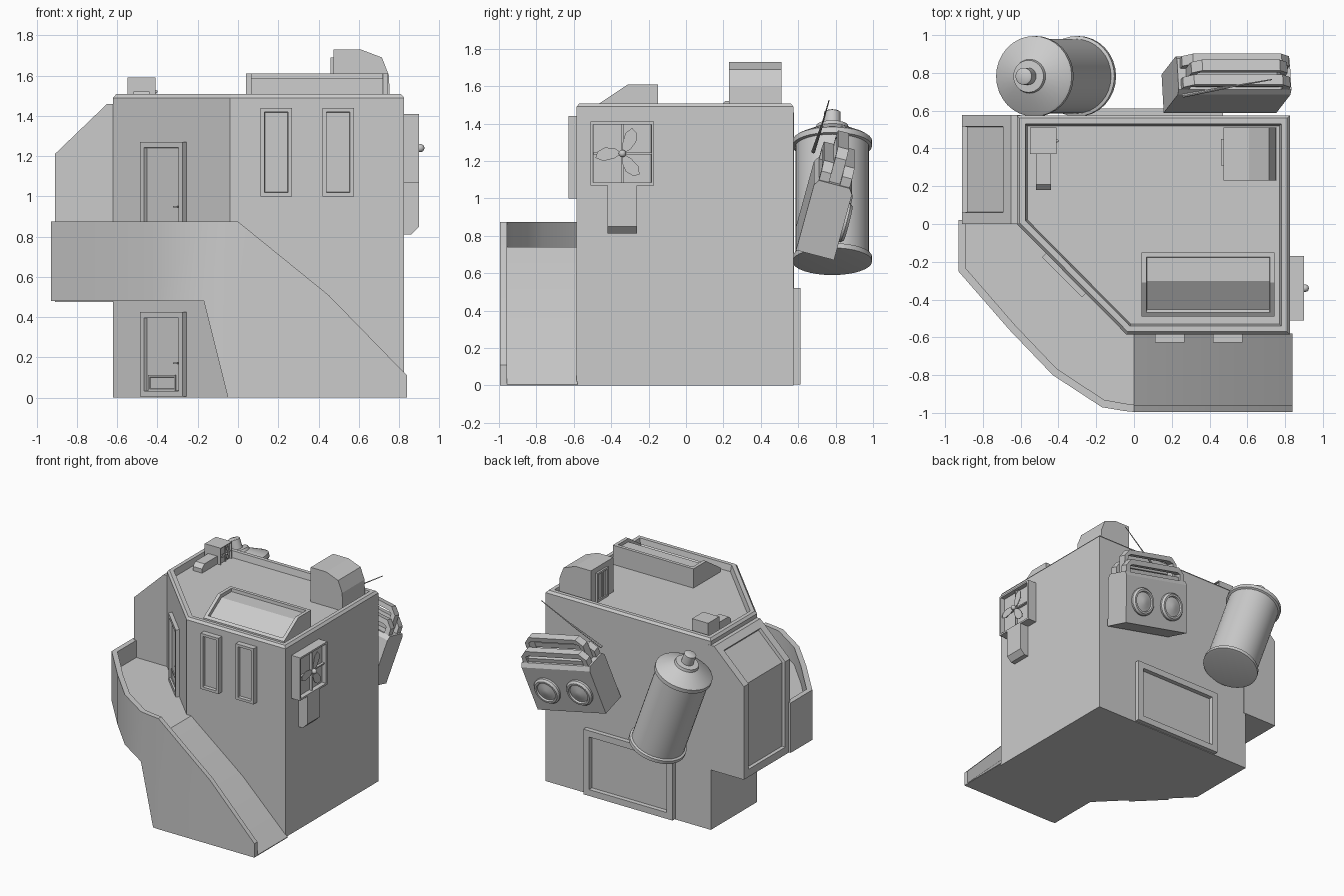
import bpy, bmesh
from math import sin, cos, pi, radians
from mathutils import Matrix, Vector

if "Cube" in bpy.data.objects:
    bpy.data.objects.remove(bpy.data.objects["Cube"])

I = Matrix.Identity(4)
T = lambda *v: Matrix.Translation(v)
R = lambda a, ax: Matrix.Rotation(radians(a), 4, ax)


def finish(name, bm, M=I, smooth=False):
    bmesh.ops.recalc_face_normals(bm, faces=bm.faces)
    me = bpy.data.meshes.new(name)
    bm.to_mesh(me)
    bm.free()
    ob = bpy.data.objects.new(name, me)
    bpy.context.collection.objects.link(ob)
    ob.matrix_world = M
    if smooth:
        bpy.ops.object.select_all(action='DESELECT')
        ob.select_set(True)
        bpy.context.view_layer.objects.active = ob
        bpy.ops.object.shade_smooth_by_angle(angle=radians(35))
    return ob


def prism(name, prof, axis, lo, hi, M=I, dirs=(), insets=()):
    """Extrude a 2D profile along an axis; inset the faces looking along dirs."""
    bm = bmesh.new()

    def pt(p, h):
        return {'x': (h, p[0], p[1]), 'y': (p[0], h, p[1]), 'z': (p[0], p[1], h)}[axis]
    a = [bm.verts.new(pt(p, lo)) for p in prof]
    b = [bm.verts.new(pt(p, hi)) for p in prof]
    n = len(prof)
    bm.faces.new(a)
    bm.faces.new(b)
    for i in range(n):
        j = (i + 1) % n
        bm.faces.new((a[i], a[j], b[j], b[i]))
    bmesh.ops.recalc_face_normals(bm, faces=bm.faces)
    bm.normal_update()
    fs = [f for f in bm.faces if any(f.normal.dot(Vector(d).normalized()) > 0.95 for d in dirs)]
    for t, d in insets:
        bmesh.ops.inset_region(bm, faces=fs, thickness=t, depth=d,
                               use_boundary=True, use_even_offset=True)
        bm.normal_update()
    return finish(name, bm, M)


def box(name, x, y, z, M=I, **k):
    return prism(name, [(x[0], y[0]), (x[1], y[0]), (x[1], y[1]), (x[0], y[1])], 'z', *z, M, **k)


def panel(name, w, h, d, border, recess, M):
    """Framed panel facing local -y, standing on its origin."""
    return box(name, (-w/2, w/2), (-d, 0), (0, h), M, dirs=[(0, -1, 0)],
               insets=[(border, 0), (0.002, -recess)])


def lathe(name, prof, n, M=I):
    bm = bmesh.new()
    rings = [[bm.verts.new((r*cos(2*pi*i/n), r*sin(2*pi*i/n), z)) for i in range(n)] for r, z in prof]
    for a, b in zip(rings, rings[1:]):
        for i in range(n):
            j = (i + 1) % n
            bm.faces.new((a[i], a[j], b[j], b[i]))
    bm.faces.new(rings[0])
    bm.faces.new(rings[-1])
    return finish(name, bm, M, True)


def rod(name, a, b, r, n=8):
    a, b = Vector(a), Vector(b)
    q = (b - a).to_track_quat('Z', 'Y').to_matrix().to_4x4()
    return lathe(name, [(r, 0), (r * 0.6, (b - a).length)], n, T(*a) @ q)


# main building with parapet
prism('building', [(-.62, 0), (-.04, -.585), (.825, -.585), (.825, .575), (-.62, .575)], 'z', 0, 1.49,
      dirs=[(0, 0, 1)], insets=[(.015, .018), (.03, 0), (.01, -.05)])

# bay on the left with glazed slope and side
prism('bay', [(-.6, .475), (-.91, .475), (-.91, 1.21), (-.65, 1.46), (-.6, 1.46)], 'y', 0, .577,
      dirs=[(-1, 0, 0), (-1, 0, 1)], insets=[(.06, 0), (.003, -.025)])

# balcony and ramp: a cross-section lofted along stations
# outer xy, inner wall xy, building xy, wall top, floor, underside
stations = [
    ((-.93, .02), (-.89, .02), (-.61, .02), .875, .74, .48),
    ((-.93, -.25), (-.89, -.235), (-.6, -.01), .875, .74, .48),
    ((-.66, -.56), (-.63, -.535), (-.48, -.13), .875, .74, .48),
    ((-.43, -.80), (-.41, -.765), (-.33, -.28), .875, .74, .48),
    ((-.17, -.97), (-.16, -.93), (-.1, -.51), .875, .74, .48),
    ((-.05, -.99), (-.05, -.95), (-.05, -.56), .875, .74, 0),
    ((0, -.995), (0, -.957), (0, -.58), .875, .74, 0),
    ((.45, -.995), (.45, -.957), (.45, -.58), .51, .385, 0),
    ((.84, -.995), (.84, -.957), (.84, -.58), .11, .006, 0)]
bm = bmesh.new()
secs = []
for o, i, b, zt, zf, zb in stations:
    secs.append([bm.verts.new((*p, z)) for p, z in
                 ((o, zb), (o, zt), (i, zt), (i, zf), (b, zf), (b, zb))])
for s, t in zip(secs, secs[1:]):
    for k in range(6):
        j = (k + 1) % 6
        bm.faces.new((s[k], s[j], t[j], t[k]))
bm.faces.new(secs[0])
bm.faces.new(secs[-1])
finish('balcony_ramp', bm, smooth=True)

# doors on the angled corner
for tag, z, h in (('lower', .005, .42), ('upper', .74, .53)):
    M = T(-.36, -.26, z) @ R(-45, 'Z')
    panel(tag + '_door', .30, h, .03, .028, .02, M)
    box(tag + '_door_handle', (.075, .105), (-.024, -.008), (h*.385, h*.385 + .008), M)
    panel(tag + '_door_flap', .19, .08, .008, .01, .004, M @ T(-.01, -.009, .028))

# front windows
for i, x in enumerate((.19, .497)):
    panel(f'front_window_{i}', .157, .44, .045, .02, .025, T(x, -.583, 1.0))

# back door
panel('back_door', .78, .515, .04, .05, .033, T(.08, .572, .005) @ R(180, 'Z'))


# fans: square housing facing local -y, bars, blades, hub
petal = [(0, 0), (.035, .03), (.055, .08), (.045, .125), (.015, .145), (-.012, .11), (-.014, .05)]


def fan(tag, M, size, depth):
    s = size / .34
    panel(tag + '_housing', size, size, depth, .014*s, .035*s, M @ T(0, 0, -size/2))
    h = size*.46
    y = -depth + .012*s
    box(tag + '_bar_h', (-h, h), (y, y + .02*s), (-.005*s, .005*s), M)
    box(tag + '_bar_v', (-.005*s, .005*s), (y, y + .02*s), (-h, h), M)
    for k in range(3):
        prism(f'{tag}_blade_{k}', [(a*s, b*s) for a, b in petal], 'y', -depth + .003*s, -depth + .008*s,
              M @ R(120*k + 15, 'Y'))
    bm = bmesh.new()
    bmesh.ops.create_uvsphere(bm, u_segments=12, v_segments=8, radius=.02*s)
    finish(tag + '_hub', bm, M @ T(0, -depth - .006*s, 0), True)


fan('wall_fan', T(.82, -.34, 1.24) @ R(90, 'Z'), .34, .08)
prism('wall_fan_duct', [(.82, 1.08), (.9, 1.08), (.9, .85), (.862, .812), (.82, .812)], 'y', -.42, -.262)
fan('roof_fan', T(-.55, .44, 1.52) @ R(90, 'Z'), .14, .14)
prism('roof_fan_duct', [(.38, 1.44), (.38, 1.52), (.21, 1.52), (.18, 1.49), (.18, 1.44)], 'x', -.52, -.44)

# roof skylight
prism('skylight', [(-.15, 1.44), (-.15, 1.61), (-.31, 1.61), (-.49, 1.49), (-.49, 1.44)], 'x', .04, .745,
      dirs=[(0, 0, 1), (0, -.12, .18)], insets=[(.026, 0), (.002, -.025)])

# roof ventilation unit
prism('roof_unit', [(.475, 1.44), (.475, 1.73), (.61, 1.73), (.715, 1.69), (.75, 1.60), (.755, 1.44)],
      'y', .23, .51)
V = T(.475, .38, 1.46) @ R(-90, 'Z')
panel('roof_unit_vent', .14, .23, .015, .015, .01, V)
box('roof_unit_vent_bar', (-.006, .006), (-.014, 0), (.01, .22), V)

# tilted drum on the back wall
lathe('drum', [(.19, 0), (.213, .003), (.213, .03), (.197, .036), (.197, .655), (.213, .66), (.213, .69),
               (.2, .7), (.09, .755), (.085, .775), (.045, .778), (.045, .85), (.036, .856)], 32,
      T(-.294, .782, .66) @ R(-20, 'Y'))

# tilted music player on the back wall, local front faces +y
P = T(.45, .69, .76) @ R(12, 'Y') @ R(-15, 'X')
prism('player_case', [(-.105, 0), (.105, 0), (.105, .37), (.085, .40), (-.085, .40), (-.105, .37)],
      'x', -.305, .305, P)


def arch(name, w, top, bar, y0, y1):
    c = .05
    side = [(-w, .38), (-w, top - c), (-w + c, top)]
    inner = [(-w + bar, .38), (-w + bar, top - c), (-w + c + bar*.4, top - bar)]
    outer = side + [(-x, z) for x, z in reversed(side)]
    hole = [(-x, z) for x, z in inner] + list(reversed(inner))
    prism(name, outer + hole, 'y', y0, y1, P)


arch('player_handle', .26, .585, .035, -.03, .03)
arch('player_top_back', .29, .50, .04, -.085, -.03)
arch('player_top_front', .29, .50, .04, .03, .085)
box('player_deck', (-.26, .26), (-.07, .07), (.39, .43), P)
for i, x in enumerate((-.145, .145)):
    lathe(f'player_speaker_{i}', [(.108, 0), (.108, .02), (.095, .035), (.08, .035), (.075, .022), (.05, .026),
                                  (.02, .036)], 24, P @ T(x, .1, .18) @ R(-90, 'X'))
rod('antenna_base', (.26, .68, 1.25), (.5, .725, 1.385), .011)
rod('antenna', (.5, .725, 1.385), (.73, .765, 1.525), .005, 6)
